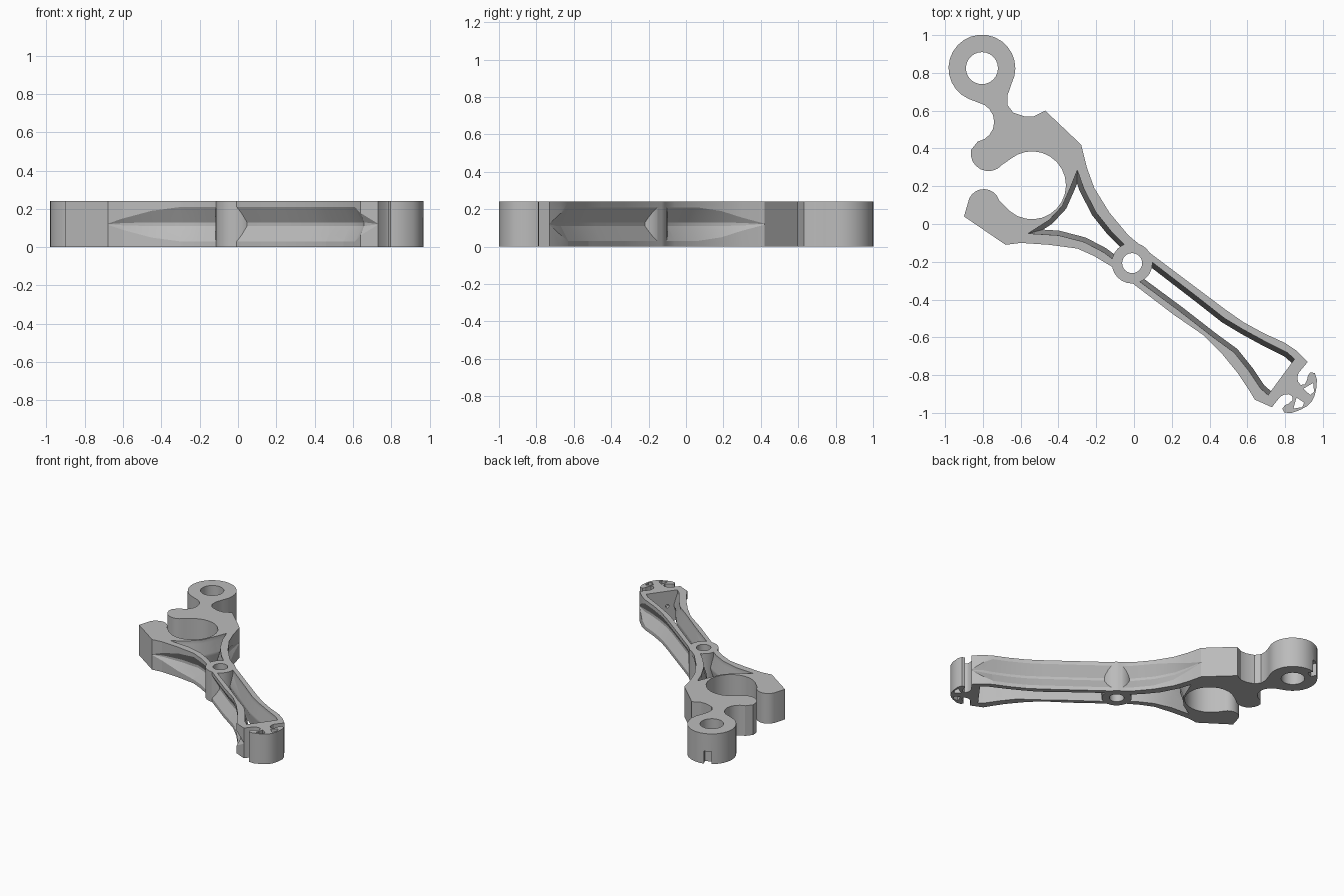
import bpy
import bmesh
from math import cos, sin, radians
from mathutils import Vector

default = bpy.data.objects.get("Cube")
if default:
    bpy.data.objects.remove(default, do_unlink=True)

HEIGHT, MID = 0.24, 0.12
FLANGE, WEB, BULGE, DEPTH = 0.03, 0.01, 0.025, 0.045
HUB, RING = (-0.01, -0.207), (-0.805, 0.825)


def arc(centre, radius, start, end, steps):
    """Points along an arc, angles in degrees."""
    angles = [radians(start + (end - start) * i / steps) for i in range(steps + 1)]
    return [(centre[0] + radius * cos(a), centre[1] + radius * sin(a)) for a in angles]


def circle(centre, radius, steps=24):
    return arc(centre, radius, 0, 360, steps)[:-1]


def loft(name, rings):
    """Closed solid through a row of point rings."""
    bm = bmesh.new()
    rows = [[bm.verts.new(p) for p in ring] for ring in rings]
    for low, high in zip(rows, rows[1:]):
        for i in range(len(low)):
            j = (i + 1) % len(low)
            bm.faces.new((low[i], low[j], high[j], high[i]))
    bm.faces.new(rows[0][::-1])
    bm.faces.new(rows[-1])
    bmesh.ops.recalc_face_normals(bm, faces=bm.faces)
    mesh = bpy.data.meshes.new(name)
    bm.to_mesh(mesh)
    bm.free()
    obj = bpy.data.objects.new(name, mesh)
    bpy.context.collection.objects.link(obj)
    return obj


def prism(name, points, low=-0.1, high=HEIGHT + 0.1):
    return loft(name, [[(x, y, z) for x, y in points] for z in (low, high)])


def combine(target, tool, operation="DIFFERENCE"):
    """Apply a boolean and drop the tool."""
    mod = target.modifiers.new("combine", "BOOLEAN")
    mod.operation, mod.solver, mod.object = operation, "EXACT", tool
    graph = bpy.context.evaluated_depsgraph_get()
    mesh = bpy.data.meshes.new_from_object(target.evaluated_get(graph))
    target.modifiers.clear()
    target.data = mesh
    bpy.data.objects.remove(tool, do_unlink=True)


def left_normal(a, b):
    d = (Vector(b) - Vector(a)).normalized()
    return Vector((-d.y, d.x))


def corner_shift(n1, d1, n2, d2):
    """Shift that moves a corner d1 and d2 along its two edge normals."""
    det = n1.x * n2.y - n1.y * n2.x
    if abs(det) < 0.01:
        return n1 * d1
    return Vector((d1 * n2.y - d2 * n1.y, n1.x * d2 - n2.x * d1)) / det


def inset(points, flat_edges):
    """Inset a closed loop by BULGE, leaving the flat edges in place."""
    count, result = len(points), []
    for i, p in enumerate(points):
        before, after = points[i - 1], points[(i + 1) % count]
        d1 = 0 if (i - 1) % count in flat_edges else BULGE
        d2 = 0 if i in flat_edges else BULGE
        shift = corner_shift(left_normal(before, p), d1, left_normal(p, after), d2)
        result.append(tuple(Vector(p) + shift))
    return result


def window(name, points, flat_edges):
    """Opening whose rail walls bulge inward at mid height."""
    small = inset(points, flat_edges)
    levels = [(-0.1, points), (FLANGE, points), (MID - WEB, small),
              (MID + WEB, small), (HEIGHT - FLANGE, points), (HEIGHT + 0.1, points)]
    return loft(name, [[(x, y, z) for x, y in loop] for z, loop in levels])


def groove(name, path, strength):
    """V groove along an outer edge, tapering with strength."""
    slope = (MID - FLANGE - WEB) / DEPTH
    rings = []
    for i, (p, t) in enumerate(zip(path, strength)):
        n1 = left_normal(path[max(i - 1, 0)], path[max(i, 1)])
        last = len(path) - 1
        n2 = left_normal(path[min(i, last - 1)], path[min(i + 1, last)])
        n = (n1 + n2).normalized()
        deep, out = Vector(p) + n * DEPTH * t, Vector(p) - n * 0.01
        web = WEB * min(1, t * 2)
        half = web + (DEPTH * t + 0.01) * slope
        rings.append([(out.x, out.y, MID + half), (deep.x, deep.y, MID + web),
                      (deep.x, deep.y, MID - web), (out.x, out.y, MID - half)])
    return loft(name, rings)


# Arm direction and the frame of the snap tip
tip_origin = Vector((0.822, -0.852))
along, across = Vector((0.79, -0.61)), Vector((0.61, 0.79))


def tip(points, side):
    return [tuple(tip_origin + along * u + across * v * side) for u, v in points]


# Outline pieces, counter-clockwise
left_rail = [(-.68, -.11), (-.6, -.1), (-.45, -.11), (-.3, -.13), (-.21, -.17),
             (-.11, -.23), (0, -.32), (.21, -.48), (.37, -.59), (.46, -.68),
             (.55, -.79), (.61, -.88), (.64, -.93), (.73, -.97)]
right_rail = [(.92, -.73), (.86, -.67), (.8, -.63), (.69, -.58), (.58, -.52),
              (.48, -.45), (.32, -.33), (.08, -.15), (-.03, -.06), (-.13, .06),
              (-.21, .19), (-.25, .3), (-.28, .42)]
neck = [(-.47, .6), (-.53, .57), (-.58, .57), (-.64, .59), (-.67, .63), (-.67, .68)]
half_tip = [(0, .08), (.01, .058), (.026, .042), (.048, .037), (.063, .053),
            (.058, .08), (.048, .1), (.048, .122), (.069, .132), (.1, .111),
            (.127, .069), (.143, .032)]
outline = (arc(RING, 0.177, -28, 246, 20)
           + arc((-.845, .54), .105, 80, -80, 8)
           + arc((-.77, .375), .095, 170, 320, 8)
           + arc((-.54, .205), .18, 130, -130, 18)
           + arc((-.795, .1), .085, 17, 155, 8)
           + [(-.9, .04)] + left_rail
           + tip(half_tip, -1) + tip([(.148, 0)], 1) + tip(half_tip[::-1], 1)
           + right_rail + neck)

# Main body
body = prism("wrench_body", outline, 0, HEIGHT)

# Windows between the rails
handle_window = [(.01, -.29), (.24, -.46), (.42, -.6), (.53, -.68), (.61, -.78),
                 (.67, -.87), (.71, -.905), (.85, -.715), (.81, -.68), (.69, -.62),
                 (.58, -.56), (.48, -.5), (.34, -.39), (.08, -.19)]
head_window = [(-.3, .285), (-.34, .185), (-.38, .095), (-.45, .02), (-.56, -.05),
               (-.4, -.06), (-.265, -.095), (-.16, -.15), (-.08, -.21),
               (-.03, -.13), (-.12, -.04), (-.2, .06), (-.265, .185)]
combine(body, window("handle_window", handle_window, {6, 13}))
combine(body, window("head_window", head_window, {8}))

# Grooves along the outer sides
combine(body, groove("left_groove", left_rail, [.03, .3, .75] + [1] * 9 + [.6, .03]))
combine(body, groove("right_groove", right_rail, [.03, .6] + [1] * 8 + [.75, .35, .03]))

# Pivot hub and round holes
combine(body, prism("hub", circle(HUB, 0.108), 0, HEIGHT), "UNION")
combine(body, prism("hub_hole", circle(HUB, 0.053)))
combine(body, prism("ring_hole", circle(RING, 0.085)))

# Openings in the snap tip and pin holes in the end wall
tip_hole = [(.071, .029), (.094, .086), (.127, .051), (.12, .026)]
for side in (-1, 1):
    combine(body, prism("tip_hole", tip(tip_hole, side)))
    rings = []
    for u in (-0.09, -0.03):
        c = tip_origin + along * u + across * 0.035 * side
        rings.append([(c.x + across.x * a, c.y + across.y * a, MID + b)
                      for a, b in circle((0, 0), 0.014, 12)])
    combine(body, loft("pin_hole", rings))

# Small notch low on the ring
outward = Vector((cos(radians(115)), sin(radians(115))))
sideways = Vector((-outward.y, outward.x))
corners = [(.13, -.028), (.2, -.028), (.2, .028), (.13, .028)]
notch = [tuple(Vector(RING) + outward * r + sideways * s) for r, s in corners]
combine(body, prism("ring_notch", notch, -0.1, 0.1))

# Single grey finish
grey = bpy.data.materials.new("plain_grey")
grey.use_nodes = True
colour = (0.5, 0.5, 0.5, 1)
grey.diffuse_color = colour
grey.node_tree.nodes["Principled BSDF"].inputs["Base Color"].default_value = colour
body.data.materials.clear()
body.data.materials.append(grey)
for face in body.data.polygons:
    face.material_index = 0

bpy.ops.object.select_all(action="DESELECT")
body.select_set(True)
bpy.context.view_layer.objects.active = body
bpy.ops.object.shade_smooth_by_angle(angle=radians(25))
